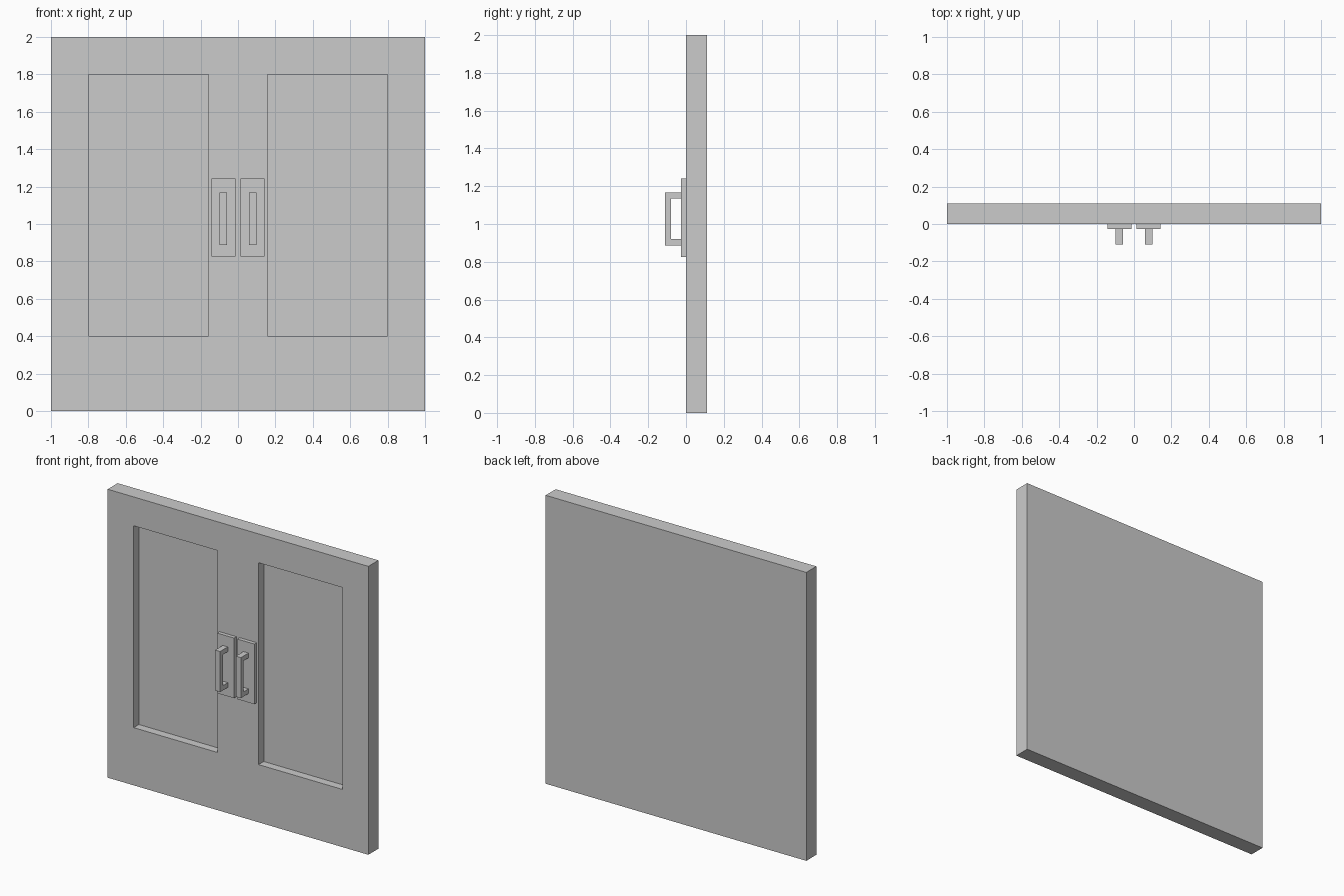
import bpy

if "Cube" in bpy.data.objects:
    bpy.data.objects.remove(bpy.data.objects["Cube"])

def extrude_x(name, profile, x0, x1):
    """Solid with a (y, z) profile extruded from x0 to x1."""
    n = len(profile)
    verts = [(x, y, z) for x in (x0, x1) for y, z in profile]
    faces = [tuple(range(n))[::-1], tuple(range(n, 2 * n))]
    faces += [(i, (i + 1) % n, n + (i + 1) % n, n + i) for i in range(n)]
    mesh = bpy.data.meshes.new(name)
    mesh.from_pydata(verts, [], faces)
    obj = bpy.data.objects.new(name, mesh)
    bpy.context.collection.objects.link(obj)
    return obj

def box(name, x, y, z):
    return extrude_x(name, [(y[0], z[0]), (y[1], z[0]), (y[1], z[1]), (y[0], z[1])], *x)

# Door slab
door = box("door_slab", (-1, 1), (0, 0.11), (0, 2))

# C-shaped pull handle outline in (y, z)
pull = [(-0.11, 0.887), (-0.02, 0.887), (-0.02, 0.92), (-0.08, 0.92),
        (-0.08, 1.135), (-0.02, 1.135), (-0.02, 1.168), (-0.11, 1.168)]

for side, s in (("left", -1), ("right", 1)):
    def span(a, b):
        return sorted((s * a, s * b))

    # Recessed panel cut into the front of the slab
    cutter = box(side + "_recess_cutter", span(0.158, 0.80), (-0.1, 0.057), (0.4, 1.8))
    cutter.hide_render = True
    mod = door.modifiers.new(side + "_recess", "BOOLEAN")
    mod.operation = "DIFFERENCE"
    mod.solver = "EXACT"
    mod.object = cutter
    bpy.context.view_layer.objects.active = door
    bpy.ops.object.modifier_apply(modifier=mod.name)
    bpy.data.objects.remove(cutter)

    # Backplate and pull handle
    box(side + "_backplate", span(0.013, 0.143), (-0.026, 0), (0.825, 1.242))
    extrude_x(side + "_pull_handle", pull, *span(0.06, 0.099))
